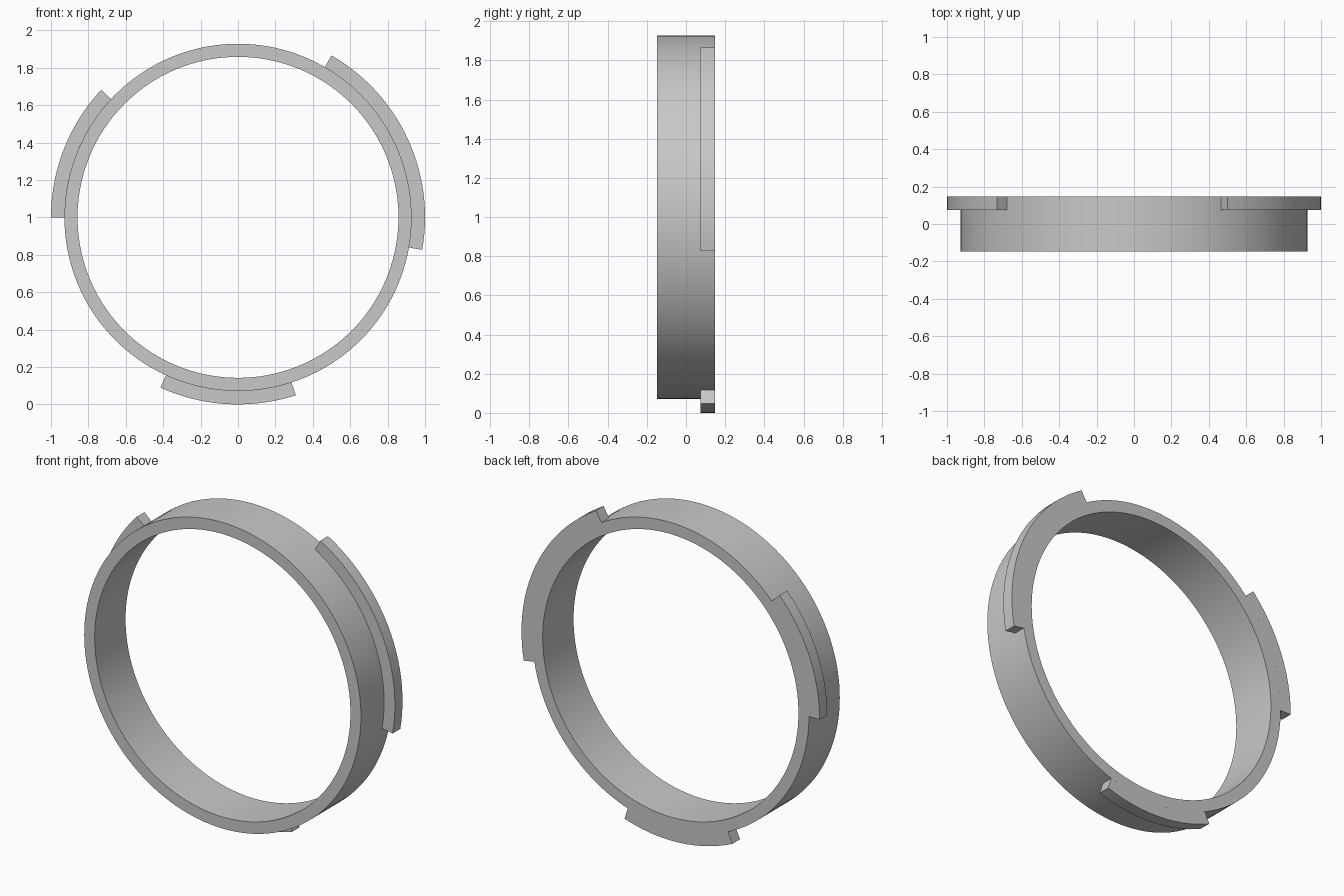
import bpy
import bmesh
from math import radians, cos, sin, ceil

cube = bpy.data.objects.get("Cube")
if cube:
    bpy.data.objects.remove(cube, do_unlink=True)

grey = bpy.data.materials.new("plain_grey")
grey.use_nodes = True
colour = (0.58, 0.58, 0.58, 1)
grey.diffuse_color = colour
grey.node_tree.nodes["Principled BSDF"].inputs["Base Color"].default_value = colour

CENTRE_Z = 1.0
INNER, OUTER, TAB = 0.858, 0.928, 1.0
FRONT, STEP, BACK = -0.148, 0.075, 0.148


def swept_band(name, r0, r1, y0, y1, start, end):
    """Sweep a rectangular section around the ring axis, angles in degrees."""
    full = end - start >= 360
    steps = ceil((end - start) / 2.5)
    bm = bmesh.new()
    loops = []
    for i in range(steps if full else steps + 1):
        a = radians(start + (end - start) * i / steps)
        section = ((r0, y0), (r1, y0), (r1, y1), (r0, y1))
        loops.append([bm.verts.new((r * cos(a), y, r * sin(a))) for r, y in section])
    pairs = list(zip(loops, loops[1:]))
    if full:
        pairs.append((loops[-1], loops[0]))
    else:
        bm.faces.new(loops[0])
        bm.faces.new(loops[-1])
    for a, b in pairs:
        for k in range(4):
            n = (k + 1) % 4
            bm.faces.new((a[k], a[n], b[n], b[k]))
    bmesh.ops.recalc_face_normals(bm, faces=bm.faces)
    mesh = bpy.data.meshes.new(name)
    bm.to_mesh(mesh)
    bm.free()
    mesh.materials.append(grey)
    obj = bpy.data.objects.new(name, mesh)
    obj.location.z = CENTRE_Z
    bpy.context.collection.objects.link(obj)
    return obj


# Main ring, then the three bayonet tabs on its back rim
parts = [swept_band("ring_body", INNER, OUTER, FRONT, BACK, 0, 360)]
for name, start, end in (("left_tab", -10, 60),
                         ("right_tab", 137, 180),
                         ("bottom_tab", 245.5, 288)):
    parts.append(swept_band(name, OUTER, TAB, STEP, BACK, start, end))

# Smooth the curved walls and keep the corners sharp
bpy.ops.object.select_all(action='DESELECT')
for obj in parts:
    obj.select_set(True)
bpy.context.view_layer.objects.active = parts[0]
bpy.ops.object.shade_smooth_by_angle(angle=radians(30))
